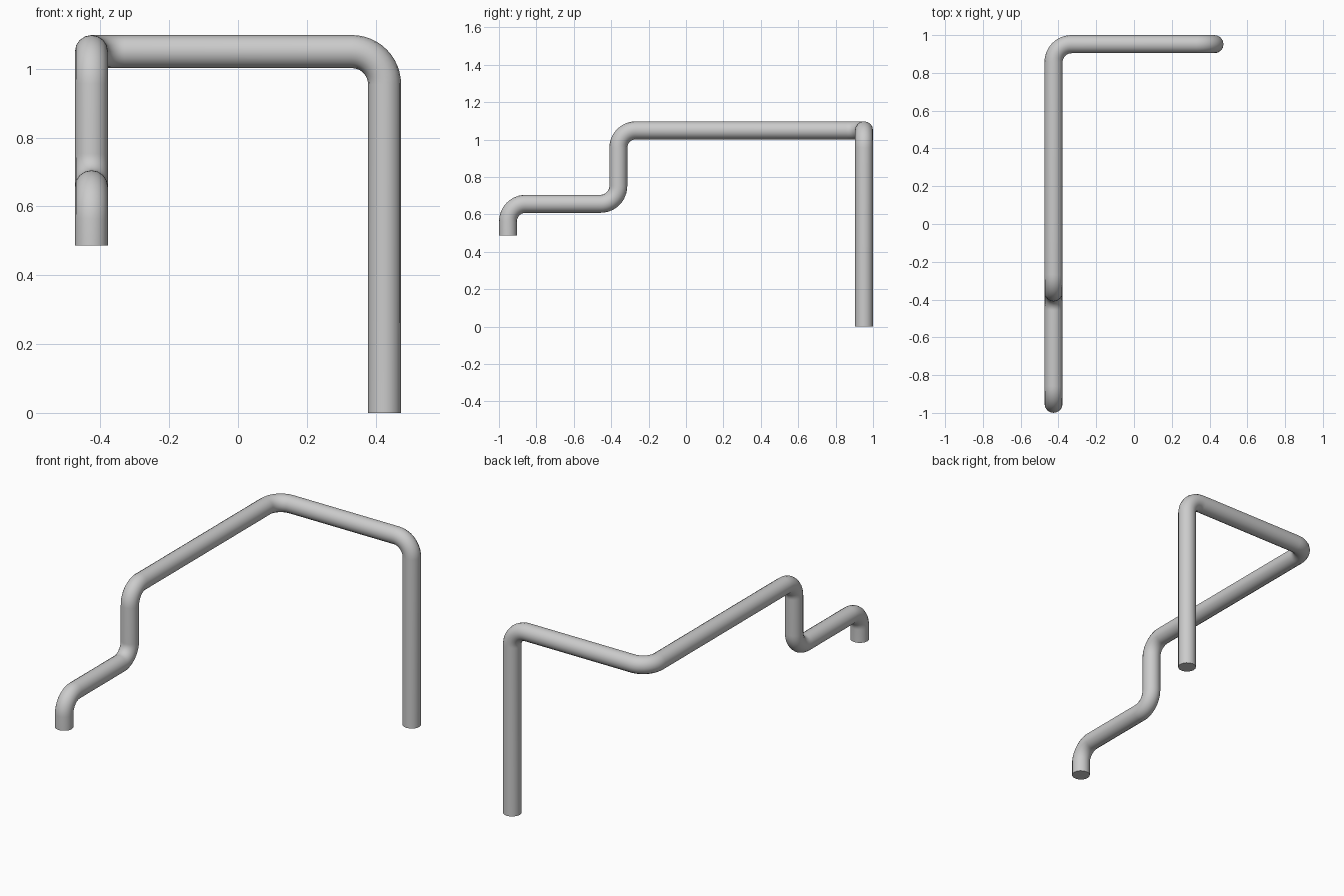
import bpy
from math import sin, cos, pi, radians
from mathutils import Vector

if "Cube" in bpy.data.objects:
    bpy.data.objects.remove(bpy.data.objects["Cube"])

R = 0.048       # pipe radius
BEND = 0.095    # centreline bend radius
STEPS = 12
X, Y, TOP, LOW = 0.426, 0.952, 1.05, 0.657

# Corner points of the pipe centreline
corners = [Vector(p) for p in (
    (X, Y, 0), (X, Y, TOP), (-X, Y, TOP), (-X, -0.362, TOP),
    (-X, -0.362, LOW), (-X, -Y, LOW), (-X, -Y, 0.487))]


def rounded_path(pts):
    """Replace each right-angle corner with a quarter-circle arc."""
    path = [pts[0]]
    for a, b, c in zip(pts, pts[1:], pts[2:]):
        u, v = (a - b).normalized(), (c - b).normalized()
        centre = b + (u + v) * BEND
        for i in range(STEPS + 1):
            t = i / STEPS * pi / 2
            path.append(centre - v * BEND * cos(t) - u * BEND * sin(t))
    return path + [pts[-1]]


# Bent pipe with closed flat ends
path = rounded_path(corners)
curve = bpy.data.curves.new("bent_pipe", "CURVE")
curve.dimensions = "3D"
curve.bevel_depth = R
curve.bevel_resolution = 6
curve.use_fill_caps = True
spline = curve.splines.new("POLY")
spline.points.add(len(path) - 1)
for point, co in zip(spline.points, path):
    point.co = (*co, 1)
pipe = bpy.data.objects.new("bent_pipe", curve)
bpy.context.collection.objects.link(pipe)

# Convert to a mesh and smooth it, keeping the end rims sharp
bpy.context.view_layer.objects.active = pipe
pipe.select_set(True)
bpy.ops.object.convert(target="MESH")
bpy.ops.object.shade_smooth_by_angle(angle=radians(40))
